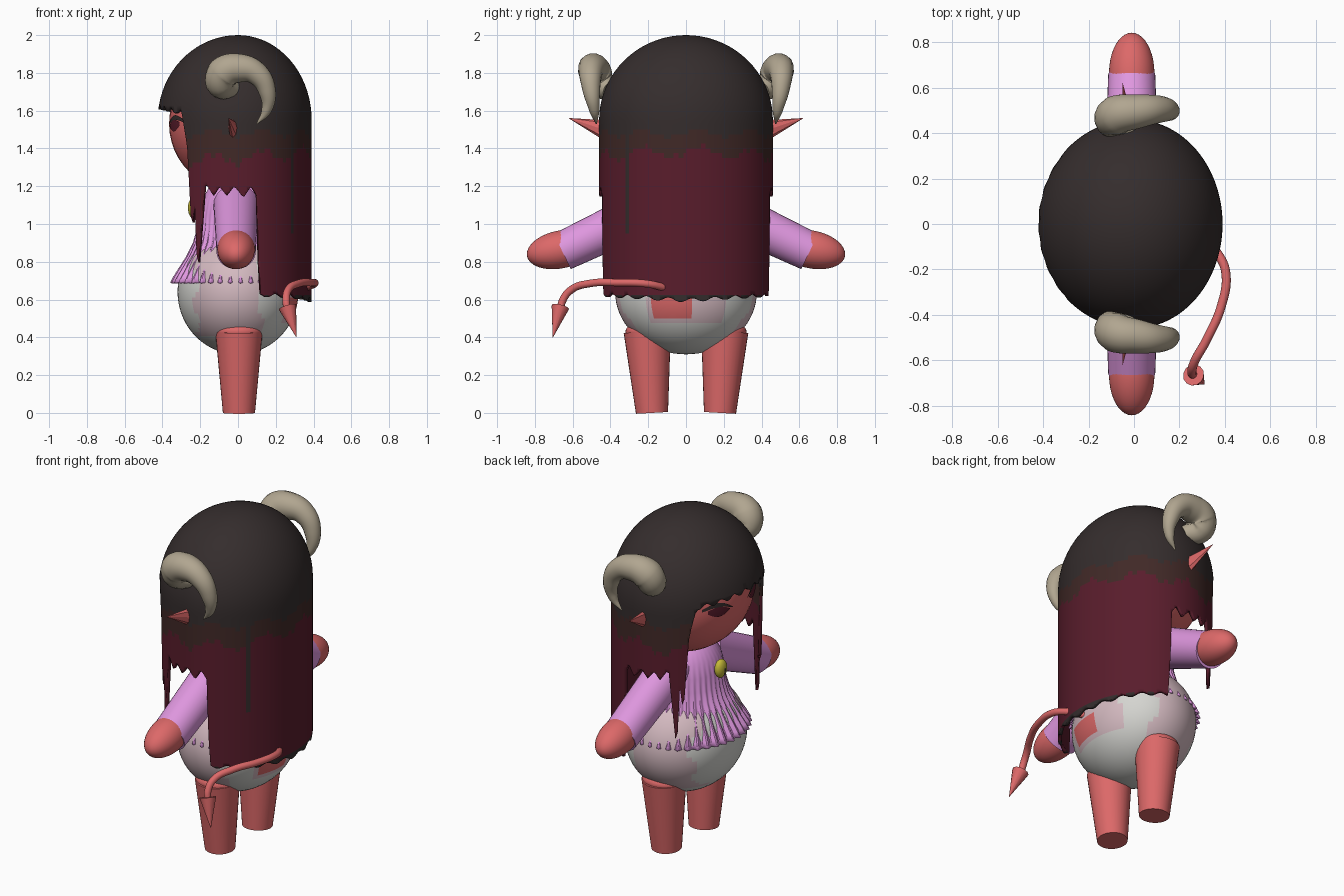
import bpy, bmesh, math, random
from mathutils import Vector

if "Cube" in bpy.data.objects:
    bpy.data.objects.remove(bpy.data.objects["Cube"])
random.seed(4)


def mat(name, *rgb):
    m = bpy.data.materials.new(name)
    m.diffuse_color = (*rgb, 1)
    m.use_nodes = True
    m.node_tree.nodes["Principled BSDF"].inputs["Base Color"].default_value = m.diffuse_color
    return m


SKIN = mat("red skin", .72, .14, .14)
PINK = mat("orchid cloth", .74, .31, .74)
BLACK = mat("black hair", .035, .026, .026)
BROWN = mat("brown hair", .052, .022, .02)
WINE = mat("wine hair", .10, .012, .025)
HORN = mat("horn bone", .44, .38, .28)
WHITE = mat("white cloth", .66, .66, .63)
BLUSH = mat("blush cloth", .66, .49, .53)
GOLD = mat("gold", .55, .48, .04)


def smooth(ob, angle=40):
    bpy.ops.object.select_all(action='DESELECT')
    ob.select_set(True)
    bpy.context.view_layer.objects.active = ob
    bpy.ops.object.shade_smooth_by_angle(angle=math.radians(angle))


def grid(name, rows, mats, rule=None, wrap=True):
    """Skin a list of point rows; rule(face centre) picks the material slot."""
    bm = bmesh.new()
    vs = [[bm.verts.new(p) for p in r] for r in rows]
    n = len(rows[0])
    for a, b in zip(vs, vs[1:]):
        for j in range(n if wrap else n - 1):
            k = (j + 1) % n
            bm.faces.new((a[j], b[j], b[k], a[k]))
    bmesh.ops.remove_doubles(bm, verts=bm.verts, dist=.0005)
    for f in bm.faces:
        f.material_index = rule(f.calc_center_median()) if rule else 0
    me = bpy.data.meshes.new(name)
    bm.to_mesh(me)
    bm.free()
    ob = bpy.data.objects.new(name, me)
    bpy.context.collection.objects.link(ob)
    for m in mats:
        me.materials.append(m)
    smooth(ob)
    return ob


def ellipsoid(name, c, r, mats, rule=None, rows=24, cols=40):
    pts = []
    for i in range(rows + 1):
        a = math.pi * i / rows
        pts.append([(c[0] + r[0] * math.sin(a) * math.cos(t), c[1] + r[1] * math.sin(a) * math.sin(t),
                     c[2] + r[2] * math.cos(a)) for t in (j * math.tau / cols for j in range(cols))])
    return grid(name, pts, mats, rule)


def cone(name, a, b, ra, rb, m, sides=32, flat=1):
    """Tapered, capped tube from a to b."""
    a, b = Vector(a), Vector(b)
    d = b - a
    bpy.ops.mesh.primitive_cone_add(vertices=sides, radius1=ra, radius2=rb, depth=d.length, location=(a + b) / 2)
    ob = bpy.context.object
    ob.name = name
    ob.rotation_euler = d.to_track_quat('Z', 'Y').to_euler()
    ob.scale.x = flat
    ob.data.materials.append(m)
    smooth(ob)
    return ob


def tube(name, pts, m):
    """Smooth curve tube through (x, y, z, radius) points, turned into a mesh."""
    cu = bpy.data.curves.new(name, 'CURVE')
    cu.dimensions = '3D'
    cu.bevel_depth, cu.bevel_resolution, cu.resolution_u = 1, 6, 10
    cu.use_fill_caps = True
    sp = cu.splines.new('BEZIER')
    sp.bezier_points.add(len(pts) - 1)
    for bp, p in zip(sp.bezier_points, pts):
        bp.co, bp.radius = p[:3], p[3]
        bp.handle_left_type = bp.handle_right_type = 'AUTO'
    ob = bpy.data.objects.new(name, cu)
    bpy.context.collection.objects.link(ob)
    bpy.ops.object.select_all(action='DESELECT')
    ob.select_set(True)
    bpy.context.view_layer.objects.active = ob
    bpy.ops.object.convert(target='MESH')
    ob = bpy.context.object
    ob.data.materials.clear()
    ob.data.materials.append(m)
    smooth(ob, 60)


# head
HC, HR = (0, 0, 1.53), (.365, .42, .36)
ellipsoid("head", HC, HR, [SKIN])

# hair: dome and straight wall, each column cut off at its own hem height
HEM = [(-.43, 1.62), (-.30, 1.59), (-.27, 1.42), (-.245, .95), (-.23, 1.12), (-.215, .72), (-.175, 1.22),
       (-.13, 1.15), (-.10, 1.20), (-.06, 1.15), (-.02, 1.20), (.03, 1.14), (.07, 1.20), (.10, 1.15), (.115, .62)]


def hem(x, t):
    if x >= HEM[-1][0]:
        return .595 + .03 * abs(math.sin(t)) + .01 * math.sin(23 * t)
    for (x0, z0), (x1, z1) in zip(HEM, HEM[1:]):
        if x <= x1:
            z = z0 + (z1 - z0) * (x - x0) / (x1 - x0)
            return z + (.012 * math.sin(31 * t) if z > 1.55 else 0)


def hair_point(t, z):
    s = math.sqrt(max(0, 1 - (max(0, z - 1.55) / .45) ** 2))
    return (s * (.39 if math.cos(t) > 0 else .425) * math.cos(t), s * .46 * math.sin(t), z)


COLS = 220
levels = [1.55 + .45 * math.cos(math.radians(5 * i)) for i in range(19)] + [1.55 - .025 * i for i in range(1, 41)]
angles = [math.tau * j / COLS for j in range(COLS)]
hair_rows = [[hair_point(t, max(z, hem(hair_point(t, 1.5)[0], t))) for t in angles] for z in levels]


def hair_rule(c):
    t = math.atan2(c.y / .46, c.x / .39)
    jag = .03 * math.sin(9 * t) + .012 * math.sin(37 * t)
    if abs(t + .74) < .035 and .95 < c.z < 1.5 or c.z < .62:
        return 0
    return 0 if c.z > 1.48 + jag * .6 else 1 if c.z > 1.35 + .03 * math.cos(t) + jag else 2


hair = grid("hair", hair_rows, [BLACK, BROWN, WINE], hair_rule)
mod = hair.modifiers.new("thickness", 'SOLIDIFY')
mod.thickness, mod.offset = .018, -1


# eyes: thin plates following the face
def face_plate(name, y0, y1, low, high, m):
    rows = []
    for i in range(4):
        row = []
        for j in range(11):
            u = j / 10
            y = y0 + (y1 - y0) * u
            z = high(u) + (low(u) - high(u)) * i / 3
            k = 1 - (y / HR[1]) ** 2 - ((z - HC[2]) / HR[2]) ** 2
            row.append((-HR[0] * math.sqrt(k) - .005, y, z))
        rows.append(row)
    grid(name, rows, [m], wrap=False)


for s, side in ((1, "left"), (-1, "right")):
    face_plate(side + "_eye", s * .09, s * .23, lambda u: 1.52 - .03 * math.sin(math.pi * u),
               lambda u: 1.52 + .02 * u + .02 * math.sin(math.pi * u), WINE)
    face_plate(side + "_eyelash", s * .07, s * .26, lambda u: 1.52 + .02 * u + .02 * math.sin(math.pi * u),
               lambda u: 1.525 + .03 * u + .035 * math.sin(math.pi * u), BLACK)
    # pointed ear
    cone(side + "_ear", (-.02, s * .40, 1.49), (-.05, s * .62, 1.56), .06, .001, SKIN, 8, .5)
    # curled horn
    tube(side + "_horn", [(-.03, s * .40, 1.71, .05), (-.09, s * .455, 1.745, .08), (-.075, s * .48, 1.80, .088),
                          (.01, s * .495, 1.825, .077), (.10, s * .505, 1.795, .062), (.155, s * .50, 1.70, .046),
                          (.15, s * .485, 1.60, .027), (.10, s * .475, 1.53, .003)], HORN)
    # arm: sleeve and round hand
    cone(side + "_sleeve", (-.01, s * .14, 1.10), (-.01, s * .655, .855), .12, .104, PINK)
    hand = ellipsoid(side + "_hand", (0, 0, 0), (.10, .18, .10), [SKIN])
    hand.location = (-.01, s * .665, .865)
    hand.rotation_euler.x = -s * .2
    # leg with rounded top
    cone(side + "_leg", (.005, s * .18, 0), (.005, s * .205, .43), .085, .125, SKIN)
    ellipsoid(side + "_hip", (.005, s * .205, .43), (.125, .115, .06), [SKIN])

# pleated bell-shaped shirt
PROFILE = [(1.24, .10), (1.20, .15), (1.13, .19), (1.05, .21), (.97, .22), (.90, .24), (.83, .275),
           (.76, .32), (.72, .345), (.69, .36)]
shirt_rows = []
for z, r in PROFILE:
    amp = .012 * min(1, max(0, (1.1 - z) / .35))
    shirt_rows.append([((r + amp * math.sin(40 * t) - amp) * math.cos(t),
                        1.06 * (r + amp * math.sin(40 * t) - amp) * math.sin(t), z)
                       for t in (math.tau * j / 240 for j in range(240))])
shirt = grid("shirt", shirt_rows, [PINK])
mod = shirt.modifiers.new("thickness", 'SOLIDIFY')
mod.thickness, mod.offset = .01, -1


# bloomers: blush sides, white front and back, bare patch behind
def bloomer_rule(c):
    wave = .02 * math.sin(30 * c.z)
    if c.x > 0 and -.18 < c.y < .04 and .50 + wave < c.z < .60:
        return 2
    if -.22 + wave < c.x < .12 + wave and c.z > .4:
        return 1
    return 1 if c.x > 0 and abs(c.y) < .2 and c.z > .47 + wave else 0


ellipsoid("bloomers", (0, 0, .64), (.32, .375, .33), [WHITE, BLUSH, SKIN], bloomer_rule, 36, 72)

# pendant with dark slit
ellipsoid("pendant", (-.235, 0, 1.085), (.03, .045, .055), [GOLD, BLACK],
          lambda c: 1 if abs(c.y) < .007 and c.z < 1.09 else 0)

# tail with arrow tip
tube("tail", [(.30, -.06, .64, .02), (.375, -.14, .67, .02), (.405, -.22, .685, .02), (.385, -.36, .69, .02),
              (.32, -.51, .685, .02), (.265, -.61, .65, .02), (.255, -.655, .59, .02), (.265, -.665, .53, .018)], SKIN)
cone("tail_tip", (.262, -.665, .56), (.31, -.705, .40), .048, .001, SKIN, 12)
